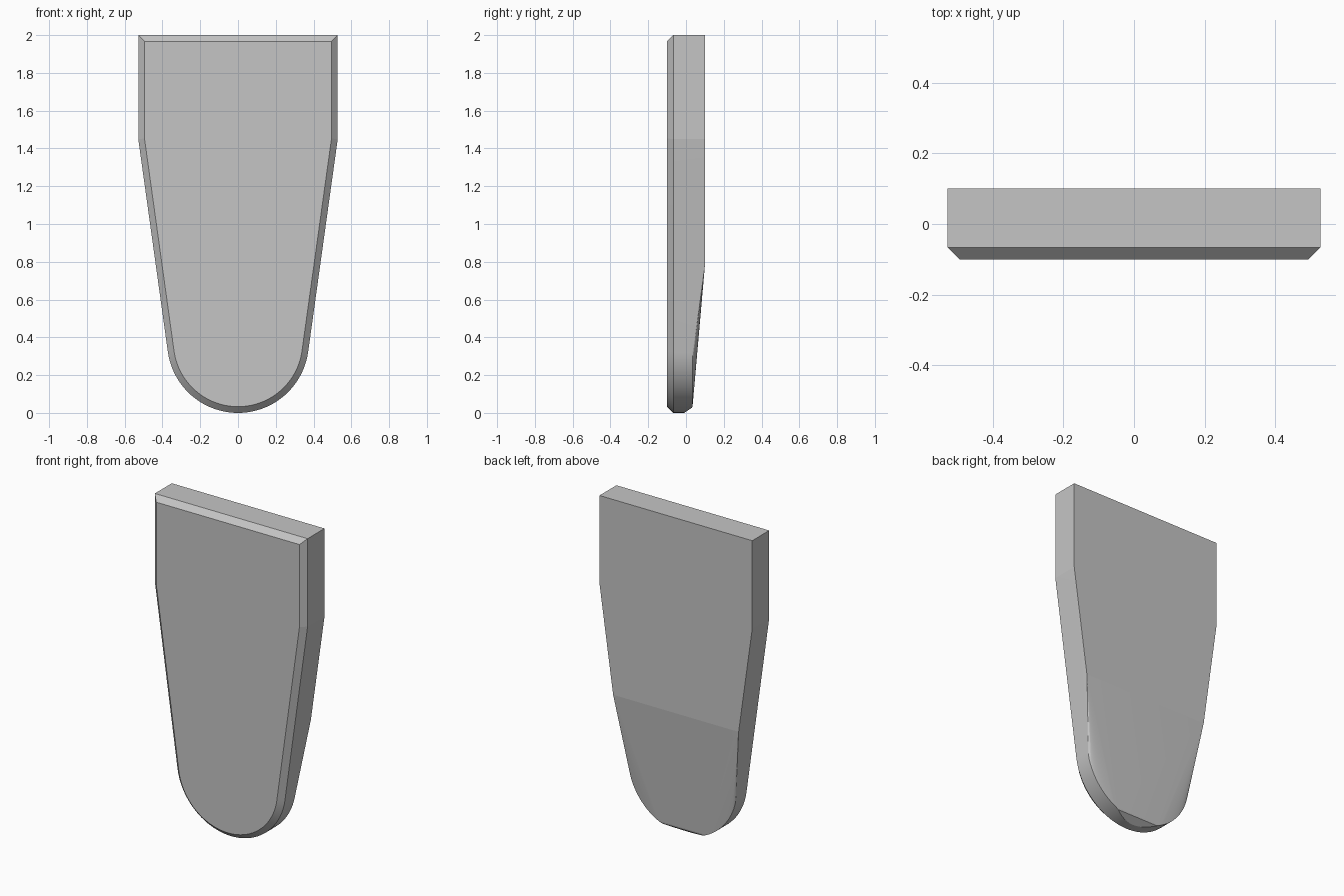
import bpy, bmesh
from math import sin, cos, radians, tan

cube = bpy.data.objects.get("Cube")
if cube:
    bpy.data.objects.remove(cube, do_unlink=True)

HALF_W, TOP, SHOULDER = 0.528, 2.0, 1.45   # upper straight part
RADIUS, TAPER = 0.375, 8                   # round tip, side slope in degrees
FRONT, BACK, BEVEL = -0.1, 0.1, 0.033
SLOPE_TOP, TIP_Y, STEPS = 0.78, 0.035, 44


def arc(radius):
    """Points of the round tip, from one tapered side to the other."""
    for i in range(STEPS + 1):
        a = radians(-TAPER - (180 - 2 * TAPER) * i / STEPS)
        yield radius * cos(a), RADIUS + radius * sin(a)


def outline(inset):
    """Panel outline in x and z, moved inwards by the inset."""
    shoulder = SHOULDER + inset * tan(radians(TAPER / 2))
    x = HALF_W - inset
    corners = [(s * x, z) for s in (-1, 1) for z in (TOP - inset, shoulder)]
    return corners + list(arc(RADIUS - inset))


# Front face and the rim behind its bevel
points = [(x, FRONT, z) for x, z in outline(BEVEL)]
points += [(x, FRONT + BEVEL, z) for x, z in outline(0)]

# Back: flat upper part, then a slope thinning towards the tip
slope_x = HALF_W - (SHOULDER - SLOPE_TOP) * tan(radians(TAPER))
for s in (-1, 1):
    points += [(s * HALF_W, BACK, TOP), (s * HALF_W, BACK, SHOULDER),
               (s * slope_x, BACK, SLOPE_TOP)]
points += [(x, min(TIP_Y, 1.5 * z - 0.01), z) for x, z in arc(RADIUS)]

# The panel is convex, so its skin is the hull of the rims
bm = bmesh.new()
for p in points:
    bm.verts.new(p)
bmesh.ops.convex_hull(bm, input=bm.verts[:])
bmesh.ops.delete(bm, geom=[v for v in bm.verts if not v.link_faces], context='VERTS')
bmesh.ops.dissolve_limit(bm, angle_limit=radians(0.1), verts=bm.verts[:], edges=bm.edges[:])
bmesh.ops.recalc_face_normals(bm, faces=bm.faces[:])
mesh = bpy.data.meshes.new("tapered_panel")
bm.to_mesh(mesh)
bm.free()

panel = bpy.data.objects.new("tapered_panel", mesh)
bpy.context.collection.objects.link(panel)

# Plain grey finish
grey = bpy.data.materials.new("plain_grey")
grey.use_nodes = True
colour = (0.56, 0.56, 0.56, 1)
grey.diffuse_color = colour
grey.node_tree.nodes["Principled BSDF"].inputs["Base Color"].default_value = colour
mesh.materials.append(grey)

# Smooth the round tip, keep the creases sharp
bpy.ops.object.select_all(action='DESELECT')
panel.select_set(True)
bpy.context.view_layer.objects.active = panel
bpy.ops.object.shade_smooth_by_angle(angle=radians(4.5))
